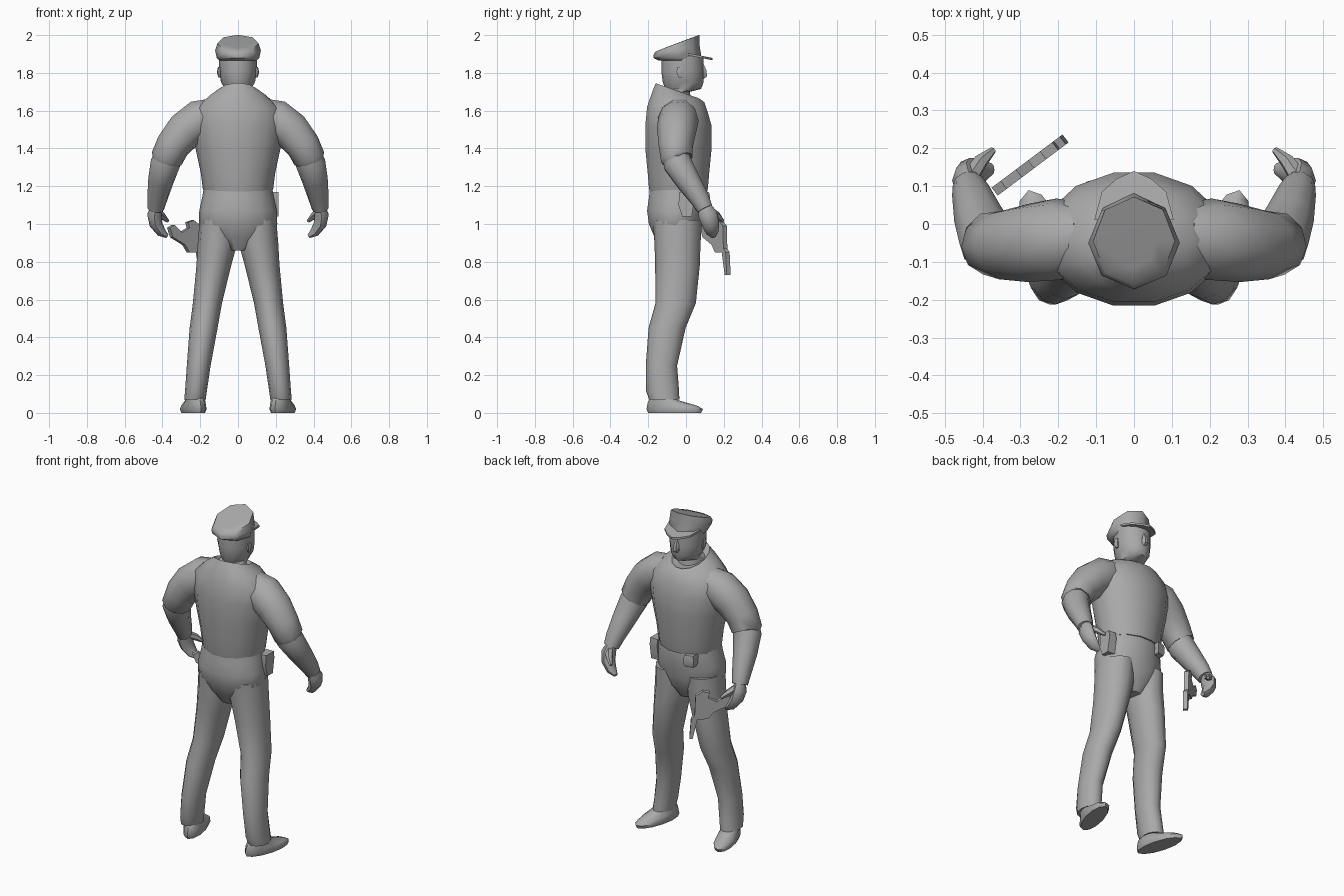
import bpy, bmesh, math
from mathutils import Vector

grey = bpy.data.materials.new("plain_grey")
grey.diffuse_color = (0.4, 0.4, 0.4, 1)


def finish(name, bm, angle=50):
    bmesh.ops.recalc_face_normals(bm, faces=bm.faces)
    me = bpy.data.meshes.new(name)
    bm.to_mesh(me)
    bm.free()
    ob = bpy.data.objects.new(name, me)
    bpy.context.collection.objects.link(ob)
    me.materials.append(grey)
    bpy.ops.object.select_all(action='DESELECT')
    ob.select_set(True)
    bpy.context.view_layer.objects.active = ob
    bpy.ops.object.shade_smooth_by_angle(angle=math.radians(angle))
    return ob


def skin(name, rings, angle=50):
    """Bridge equal-length point loops and close both ends."""
    bm = bmesh.new()
    loops = [[bm.verts.new(p) for p in r] for r in rings]
    n = len(loops[0])
    for a, b in zip(loops, loops[1:]):
        for i in range(n):
            bm.faces.new((a[i], a[(i + 1) % n], b[(i + 1) % n], b[i]))
    bm.faces.new(loops[0])
    bm.faces.new(loops[-1])
    return finish(name, bm, angle)


def stack(name, rows, n=12, yaw=0, side=1, angle=50):
    """Level ellipses: x, y, z, x radius, y radius, rise towards the front."""
    rings = []
    for x, y, z, rx, ry, tilt in rows:
        ring = []
        for i in range(n):
            t = 2 * math.pi * i / n
            u, v = rx * math.cos(t), ry * math.sin(t)
            px = x + u * math.cos(yaw) - v * math.sin(yaw)
            py = y + u * math.sin(yaw) + v * math.cos(yaw)
            ring.append((side * px, py, z + tilt * v))
        rings.append(ring)
    return skin(name, rings, angle)


def tube(name, rows, n=10, side=1, flat=1.0):
    """Round sections following a path: x, y, z, radius."""
    pts = [Vector(r[:3]) for r in rows]
    rings = []
    for k, r in enumerate(rows):
        t = (pts[min(k + 1, len(pts) - 1)] - pts[max(k - 1, 0)]).normalized()
        a = t.cross(Vector((0, 1, 0.3))).normalized()
        b = t.cross(a)
        ring = []
        for i in range(n):
            w = 2 * math.pi * i / n
            p = pts[k] + r[3] * (a * math.cos(w) * flat + b * math.sin(w))
            ring.append((side * p.x, p.y, p.z))
        rings.append(ring)
    return skin(name, rings)


def plate(name, pts, offset):
    """Flat outline with thickness."""
    o = Vector(offset)
    return skin(name, [[Vector(p) for p in pts], [Vector(p) + o for p in pts]], 25)


# Shirt with raised collar at the back
stack("shirt", [
    (0, -.04, 1.165, .18, .155, 0), (0, -.04, 1.19, .187, .16, 0),
    (0, -.04, 1.27, .197, .167, 0), (0, -.04, 1.40, .225, .18, 0),
    (0, -.04, 1.52, .245, .18, 0), (0, -.045, 1.605, .235, .165, -.1),
    (0, -.04, 1.675, .155, .14, -.22), (0, -.045, 1.705, .10, .118, -.35),
    (0, -.045, 1.69, .085, .10, -.35)], n=14)

# Hips and belt line
stack("hips", [
    (0, -.05, .86, .06, .08, 0), (0, -.05, .93, .16, .12, 0),
    (0, -.055, 1.0, .208, .145, 0), (0, -.055, 1.07, .205, .155, 0),
    (0, -.045, 1.14, .19, .155, 0), (0, -.045, 1.18, .183, .15, 0)], n=14)

for side, tag in ((1, "right"), (-1, "left")):
    # Trouser leg
    stack(tag + "_leg", [
        (.16, -.12, .065, .0, .0, 0), (.228, -.115, .07, .057, .08, 0),
        (.222, -.125, .12, .058, .088, 0), (.208, -.13, .25, .063, .083, 0),
        (.182, -.10, .45, .074, .098, 0), (.162, -.055, .58, .077, .107, 0),
        (.128, -.045, .78, .092, .118, 0), (.108, -.045, .90, .105, .122, 0),
        (.105, -.045, 1.02, .098, .13, 0)][1:], side=side)
    # Shoe, toe turned out
    stack(tag + "_shoe", [
        (.237, -.06, 0, .052, .145, 0), (.237, -.06, .02, .06, .155, 0),
        (.235, -.07, .045, .055, .138, -.06), (.226, -.115, .075, .048, .075, -.1),
        (.226, -.12, .10, .045, .06, 0)], yaw=-.27, side=side)
    # Short sleeve and bare forearm
    tube(tag + "_sleeve", [
        (.13, -.035, 1.58, .09), (.20, -.04, 1.555, .108), (.28, -.05, 1.495, .104),
        (.345, -.055, 1.415, .092), (.378, -.05, 1.345, .086), (.385, -.04, 1.33, .07)], side=side)
    tube(tag + "_forearm", [
        (.36, -.055, 1.39, .07), (.385, -.045, 1.32, .079), (.408, .01, 1.23, .068),
        (.428, .075, 1.13, .053), (.436, .10, 1.08, .044)], side=side)
    # Hand: palm with curled fingers, and thumb
    tube(tag + "_hand", [
        (.435, .095, 1.10, .034), (.443, .115, 1.05, .05), (.435, .13, 1.0, .046),
        (.405, .14, .955, .034), (.375, .145, .935, .015)], n=8, side=side, flat=.75)
    tube(tag + "_thumb", [
        (.435, .12, 1.07, .024), (.405, .165, 1.045, .02), (.372, .195, 1.015, .009)],
        n=6, side=side)
    # Ear
    stack(tag + "_ear", [
        (.098, -.03, 1.775, .006, .012, 0), (.10, -.033, 1.805, .012, .02, 0),
        (.10, -.033, 1.83, .006, .014, 0)], n=6, side=side)

# Neck, jaw and face
stack("head", [
    (0, -.05, 1.62, .08, .085, 0), (0, -.055, 1.70, .082, .075, 0),
    (0, -.015, 1.715, .068, .095, 0), (0, -.015, 1.75, .09, .108, 0),
    (0, -.018, 1.81, .1, .113, 0), (0, -.018, 1.885, .1, .11, 0)])
tube("nose", [(0, .085, 1.845, .01), (0, .093, 1.81, .018), (0, .094, 1.785, .02),
              (0, .085, 1.775, .012)], n=6)

# Peaked cap: crown rising to the front, and visor
stack("cap", [
    (0, -.03, 1.865, .10, .115, 0), (0, -.045, 1.88, .113, .128, 0),
    (0, -.05, 1.92, .121, .122, .2), (0, -.045, 1.957, .108, .117, .38),
    (0, -.045, 1.958, .06, .07, .38)], n=8)
brim = [(-.105, .01), (-.085, .085), (-.045, .12), (0, .14),
        (.045, .12), (.085, .085), (.105, .01)]
plate("visor", [(x, y, 1.893 - .2 * (y - .01)) for x, y in brim], (0, 0, .012))

# Belt pouch at the front and holster at the hip
stack("belt_pouch", [(-.10, .09, z, r, r * .75, 0) for z, r in
                     ((1.10, .038), (1.115, .046), (1.155, .046), (1.17, .04))],
      n=4, yaw=math.pi / 4 + .12, angle=25)
plate("holster", [(.165, -.035, 1.17), (.165, .04, 1.17), (.165, .045, 1.13),
                  (.165, .03, 1.04), (.165, -.02, 1.04), (.165, -.04, 1.10)], (.05, 0, 0))

# Pistol hanging muzzle-down beside the left hand: outline along a slanted plane
outline = [(0, .98), (.02, .93), (.10, .89), (.13, .85), (.19, .85), (.216, .73),
           (.234, .73), (.225, .85), (.205, .87), (.20, .99), (.16, 1.02),
           (.12, 1.01), (.13, .98), (.08, .955), (.03, .995)]
plate("pistol", [(-.36 + .8 * u, .075 + .6 * u, z) for u, z in outline],
      (-.016, .021, 0))
